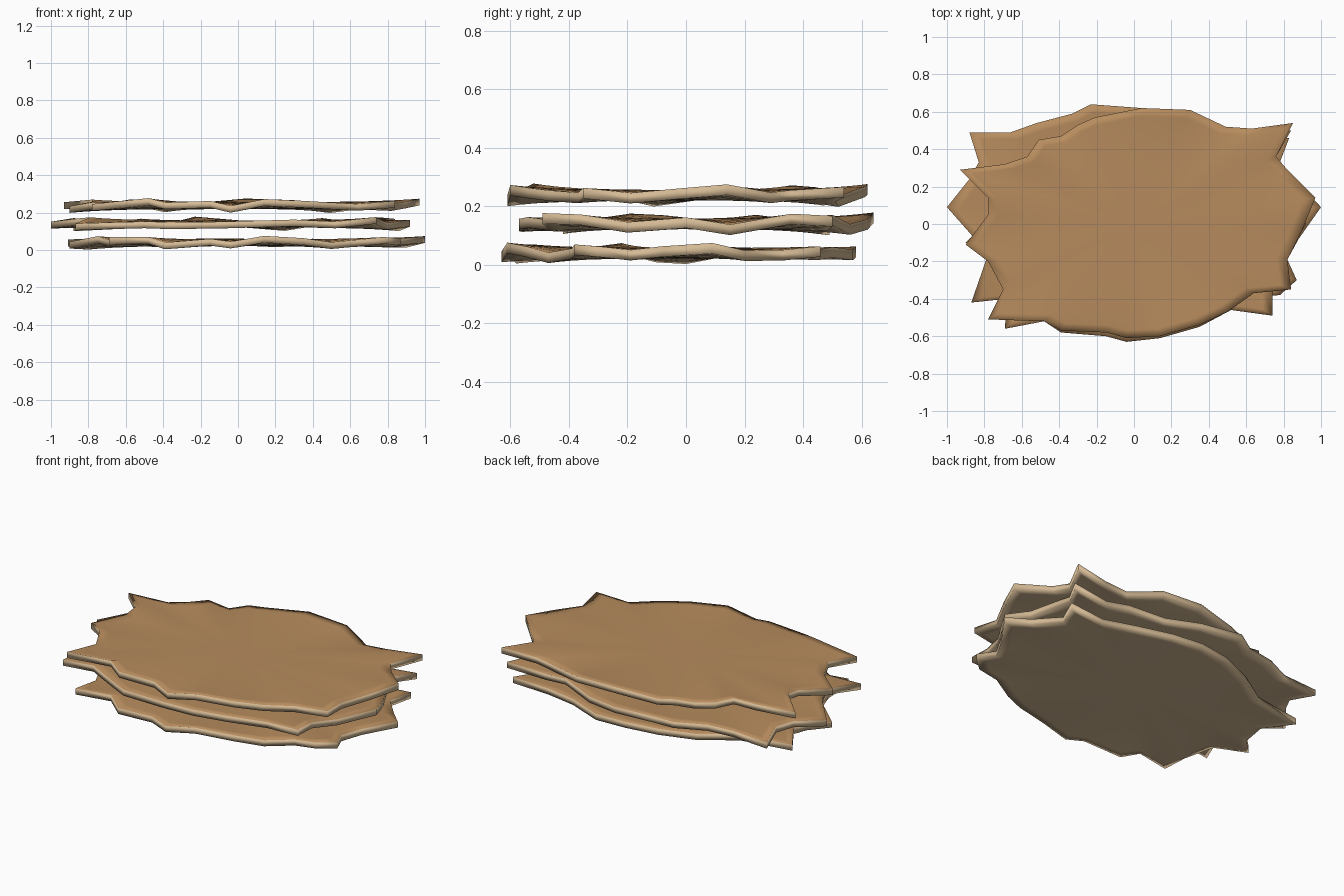
import bpy
import bmesh
from math import atan2, sin

default_cube = bpy.data.objects.get("Cube")
if default_cube:
    bpy.data.objects.remove(default_cube, do_unlink=True)


def make_material(name, colour):
    material = bpy.data.materials.new(name)
    material.use_nodes = True
    material.diffuse_color = colour
    shader = material.node_tree.nodes["Principled BSDF"]
    shader.inputs["Base Color"].default_value = colour
    shader.inputs["Roughness"].default_value = 0.9
    return material


tanned_brown = make_material("tanned brown", (0.47, 0.26, 0.11, 1))
raw_cream = make_material("raw cream", (0.66, 0.49, 0.30, 1))

THICKNESS = 0.036
RING_SCALES = (1, 0.93, 0.84, 0.7, 0.45, 0.2)

# Outlines of the three hides, running anticlockwise from the right tip
top_outline = [
    (.97, .14), (.82, .29), (.76, .36), (.85, .54), (.63, .51), (.49, .52),
    (.30, .61), (.04, .62), (-.21, .57), (-.30, .53), (-.39, .47), (-.51, .45),
    (-.57, .36), (-.69, .32), (-.93, .29), (-.78, .14), (-.78, .05), (-.90, -.11),
    (-.78, -.20), (-.70, -.35), (-.78, -.51), (-.48, -.52), (-.39, -.57),
    (-.15, -.58), (-.04, -.61), (.14, -.60), (.35, -.54), (.50, -.47),
    (.64, -.37), (.84, -.35), (.82, -.19), (.90, -.03)]
middle_outline = [
    (.92, 0), (.86, .15), (.76, .36), (.84, .50), (.60, .48), (.45, .50),
    (.25, .56), (.04, .62), (-.23, .64), (-.33, .59), (-.52, .54), (-.66, .49),
    (-.88, .49), (-.83, .33), (-.88, .24), (-1, .09), (-.85, -.08), (-.79, -.19),
    (-.87, -.42), (-.68, -.40), (-.50, -.50), (-.37, -.56), (-.10, -.57),
    (.10, -.57), (.30, -.54), (.52, -.46), (.74, -.49), (.74, -.36), (.80, -.20)]
bottom_outline = [
    (1, .09), (.90, .20), (.78, .33), (.83, .46), (.60, .45), (.40, .50),
    (.20, .57), (0, .58), (-.20, .55), (-.40, .47), (-.60, .34), (-.91, .29),
    (-.80, .12), (-.80, 0), (-.90, -.10), (-.75, -.22), (-.68, -.38), (-.69, -.56),
    (-.48, -.52), (-.39, -.58), (-.15, -.60), (-.04, -.63), (.14, -.61),
    (.35, -.55), (.50, -.47), (.65, -.39), (.78, -.38), (.87, -.30),
    (.82, -.19), (.88, -.08)]


def ripple(x, y, phase):
    """Height of the curled rim in the given direction."""
    angle = atan2(y, x)
    return 0.014 * sin(13 * angle + phase) + 0.008 * sin(5 * angle + 2 * phase)


def hide_side(bm, outline, height, phase):
    """Rings of a sheet's upper or lower face, rippled only near the rim."""
    rings = []
    for scale in RING_SCALES:
        rings.append([bm.verts.new((x * scale, y * scale,
                                    height + ripple(x, y, phase) * scale ** 4))
                      for x, y in outline])
    return rings, bm.verts.new((0, 0, height))


def bridge(bm, first, second, material_index):
    """Join two closed loops with quads."""
    for i in range(len(first)):
        j = (i + 1) % len(first)
        face = bm.faces.new((first[i], first[j], second[j], second[i]))
        face.material_index = material_index


def build_hide(name, outline, height, phase):
    bm = bmesh.new()
    upper = hide_side(bm, outline, height + THICKNESS / 2, phase)
    lower = hide_side(bm, outline, height - THICKNESS / 2, phase)
    # Brown upper face, cream underside
    for (rings, centre), index in ((upper, 0), (lower, 1)):
        for outer, inner in zip(rings, rings[1:]):
            bridge(bm, outer, inner, index)
        last = rings[-1]
        for i, vert in enumerate(last):
            face = bm.faces.new((vert, last[(i + 1) % len(last)], centre))
            face.material_index = index
    # Cream cut edge
    bridge(bm, upper[0][0], lower[0][0], 1)
    bmesh.ops.recalc_face_normals(bm, faces=bm.faces)
    for face in bm.faces:
        face.smooth = True
    mesh = bpy.data.meshes.new(name)
    bm.to_mesh(mesh)
    bm.free()
    mesh.materials.append(tanned_brown)
    mesh.materials.append(raw_cream)
    hide = bpy.data.objects.new(name, mesh)
    bpy.context.collection.objects.link(hide)


build_hide("bottom_hide", bottom_outline, 0.040, 1.0)
build_hide("middle_hide", middle_outline, 0.140, 2.2)
build_hide("top_hide", top_outline, 0.238, 0.4)
